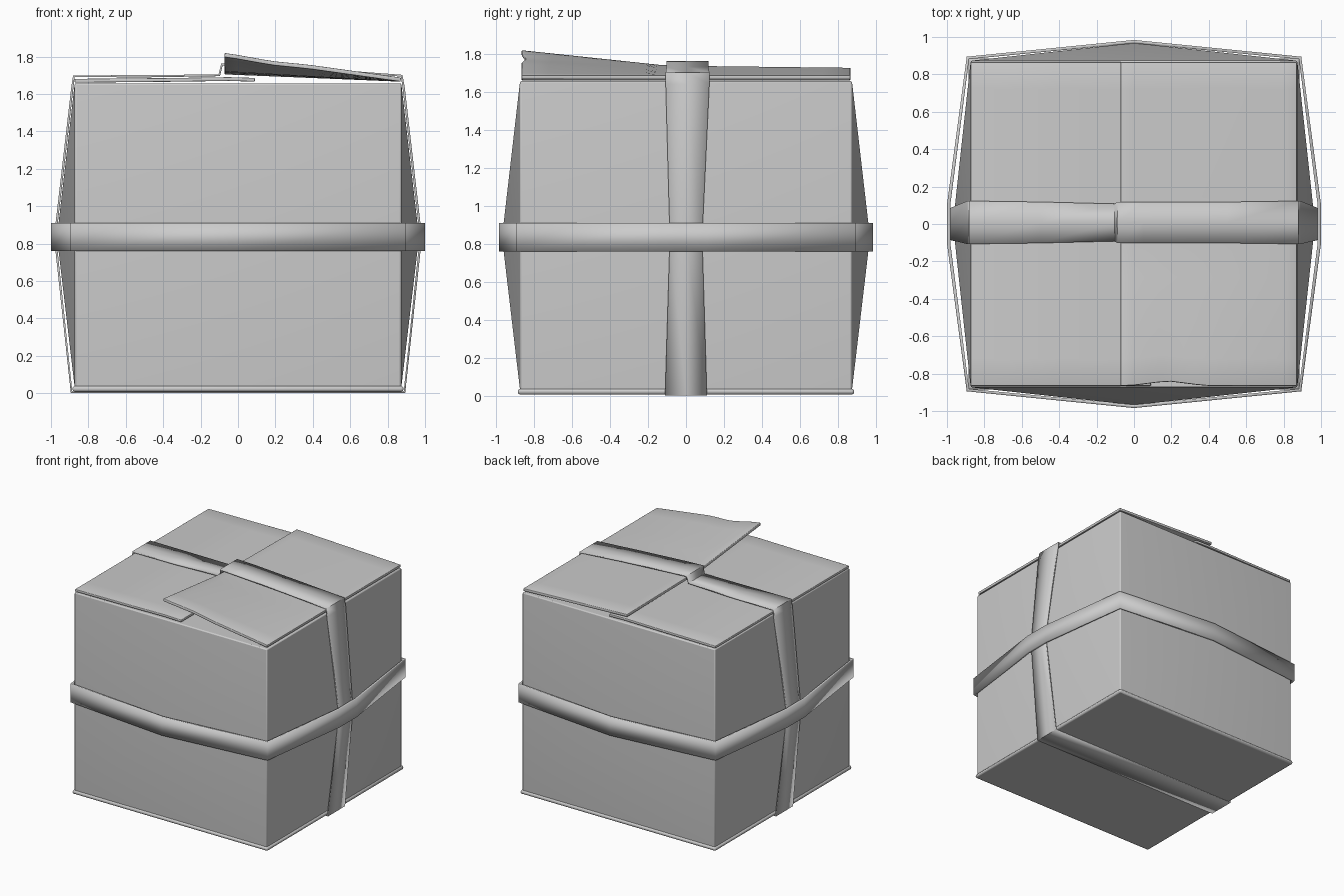
import bpy, bmesh

if "Cube" in bpy.data.objects:
    bpy.data.objects.remove(bpy.data.objects["Cube"])

H, TOP, MID = 0.873, 1.657, 0.835


def finish(name, bm, thickness=0, bevel=0):
    bmesh.ops.recalc_face_normals(bm, faces=bm.faces)
    me = bpy.data.meshes.new(name)
    bm.to_mesh(me)
    bm.free()
    ob = bpy.data.objects.new(name, me)
    bpy.context.collection.objects.link(ob)
    if thickness:
        s = ob.modifiers.new("thickness", 'SOLIDIFY')
        s.thickness, s.offset = thickness, 0
    if bevel:
        b = ob.modifiers.new("rounding", 'BEVEL')
        b.width, b.segments, b.limit_method = bevel, 2, 'ANGLE'
        b.angle_limit = 0.8
    bpy.ops.object.select_all(action='DESELECT')
    bpy.context.view_layer.objects.active = ob
    ob.select_set(True)
    bpy.ops.object.shade_smooth_by_angle(angle=0.6)
    return ob


def sheet(name, rows, thickness, closed=False, bevel=0):
    bm = bmesh.new()
    vs = [[bm.verts.new(p) for p in r] for r in rows]
    for i in range(len(vs) if closed else len(vs) - 1):
        a, b = vs[i], vs[(i + 1) % len(vs)]
        for j in range(len(a) - 1):
            bm.faces.new((a[j], a[j + 1], b[j + 1], b[j]))
    return finish(name, bm, thickness, bevel)


# Carton body: each wall swells to a point at its middle
bm = bmesh.new()
bmesh.ops.create_cube(bm, size=1)
for v in bm.verts:
    v.co = (v.co.x * 2 * H, v.co.y * 2 * H, 0.03 if v.co.z < 0 else TOP)
walls = [f for f in bm.faces if abs(f.normal.z) < 0.5]
for f in walls:
    n = f.normal.copy()
    c = bmesh.ops.poke(bm, faces=[f])["verts"][0]
    c.co = n * 0.968
    c.co.z = MID
finish("carton_body", bm, bevel=0.008)

# Folded bottom flaps
bm = bmesh.new()
bmesh.ops.create_cube(bm, size=1)
for v in bm.verts:
    v.co = (v.co.x * 1.77, v.co.y * 1.77, 0.023 + v.co.z * 0.03)
finish("bottom_flaps", bm, bevel=0.012)

# Lower top flap, hinged on the left
ys = [-0.865 + 1.73 * j / 12 for j in range(13)]
sheet("left_flap", [[(x, y, z) for y in ys] for x, z in
      [(-0.873, 1.671), (-0.4, 1.675), (-0.05, 1.68), (0.09, 1.676)]], 0.02, bevel=0.004)


# Upper top flap, hinged on the right, its front corner bent upward
def flap_point(x, y):
    t = (0.87 - x) / 0.94
    edge = 1.737 - 0.012 * y + 0.072 * max(0, (-y - 0.1) / 0.765)
    front = max(0, (-y - 0.2) / 0.665)
    dent = max(0, 1 - abs(x - 0.18) / 0.2) * front
    return (x, y + 0.025 * dent, 1.677 + (edge - 1.688) * t - 0.008 * dent)


xs = [-0.072 + 0.942 * i / 14 for i in range(15)]
sheet("right_flap", [[flap_point(x, y) for y in ys] for x in xs], 0.022, bevel=0.004)

# Tape wrapped over the top, down both sides and under the carton
loop = [(-0.89, 0.007, 0.11), (-0.978, MID, 0.085), (-0.885, 1.64, 0.115),
        (-0.878, 1.695, 0.115), (-0.5, 1.695, 0.11), (-0.1, 1.7, 0.1),
        (-0.086, 1.758, 0.11), (0.05, 1.752, 0.11), (0.5, 1.725, 0.11),
        (0.875, 1.698, 0.115), (0.885, 1.64, 0.115), (0.978, MID, 0.085),
        (0.89, 0.007, 0.11)]
sheet("cross_tape", [[(x, y + (0.008 if z > 1.6 else 0), z) for y in (-w, 0, w)]
                     for x, z, w in loop], 0.012, closed=True)

# Tape band around the middle
ring = [(-0.888, -0.888), (0, -0.975), (0.888, -0.888), (0.99, -0.11), (0.99, 0.11),
        (0.888, 0.888), (0, 0.975), (-0.888, 0.888), (-0.99, 0.11), (-0.99, -0.11)]
sheet("belt_tape", [[(x, y, z) for z in (0.76, 0.91)] for x, y in ring], 0.018, closed=True)
